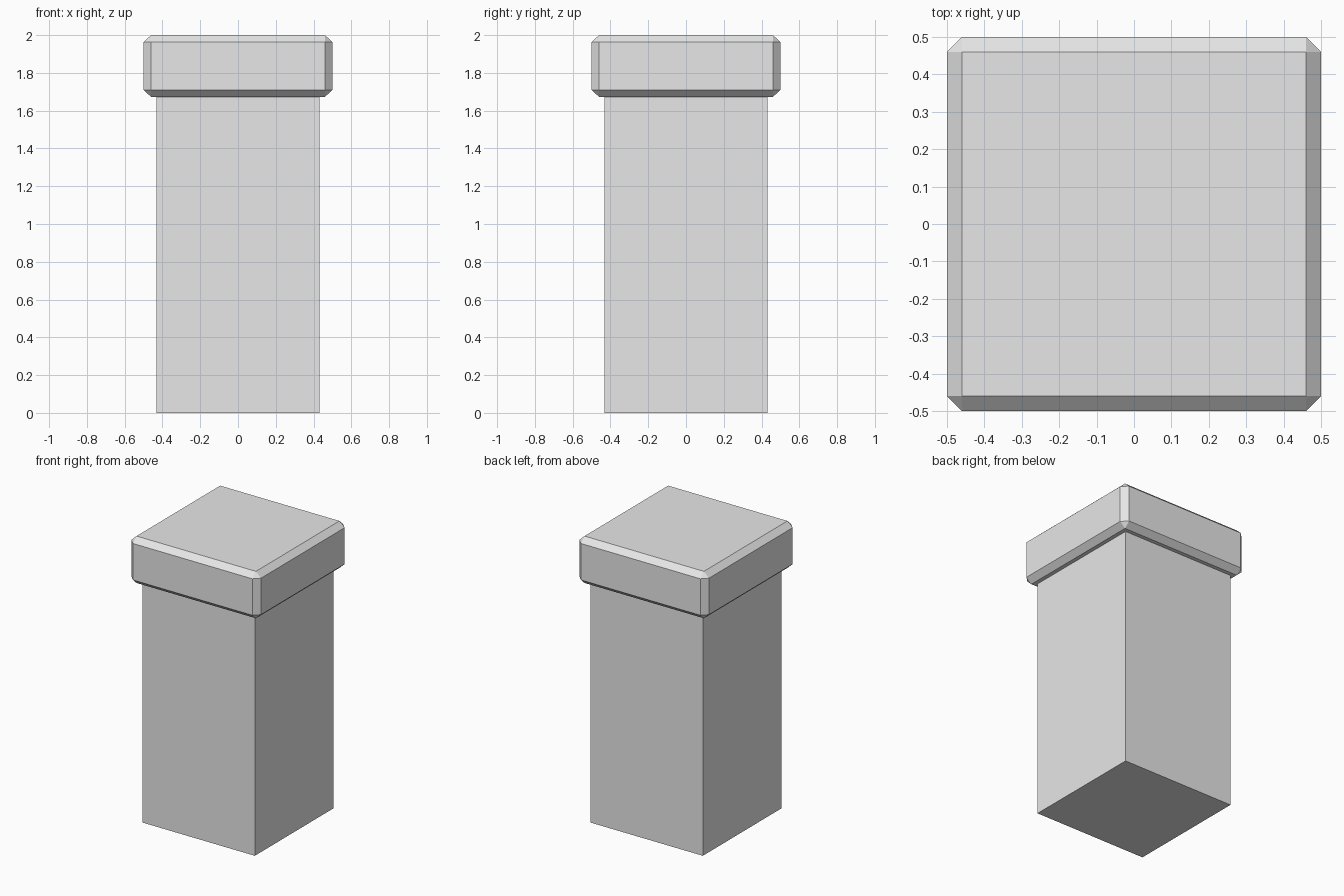
import bpy
import bmesh
from mathutils import Matrix

default_cube = bpy.data.objects.get("Cube")
if default_cube:
    bpy.data.objects.remove(default_cube, do_unlink=True)

# Single plain grey for the whole pillar
grey = bpy.data.materials.new("light_grey")
grey.use_nodes = True
colour = (0.8, 0.8, 0.8, 1)
grey.diffuse_color = colour
grey.node_tree.nodes["Principled BSDF"].inputs["Base Color"].default_value = colour


def add_block(name, width, bottom, top, chamfer=0, chamfer_squash=1):
    """Square block between two heights, with optional flat chamfers."""
    height = top - bottom
    bm = bmesh.new()
    bmesh.ops.create_cube(bm, size=1)
    bmesh.ops.scale(bm, vec=(width, width, height / chamfer_squash), verts=bm.verts)
    if chamfer:
        bmesh.ops.bevel(bm, geom=bm.edges[:], offset=chamfer,
                        offset_type='OFFSET', segments=1, affect='EDGES')
    # Squash so the chamfers are slightly lower than they are wide
    bmesh.ops.scale(bm, vec=(1, 1, chamfer_squash), verts=bm.verts)
    bmesh.ops.transform(bm, matrix=Matrix.Translation((0, 0, (bottom + top) / 2)),
                        verts=bm.verts)
    mesh = bpy.data.meshes.new(name)
    bm.to_mesh(mesh)
    bm.free()
    mesh.materials.append(grey)
    obj = bpy.data.objects.new(name, mesh)
    bpy.context.collection.objects.link(obj)
    return obj


# Plain square shaft and its wider chamfered cap
add_block("pillar_shaft", 0.865, 0, 1.673)
add_block("pillar_cap", 1, 1.673, 2, chamfer=0.04, chamfer_squash=0.91)
